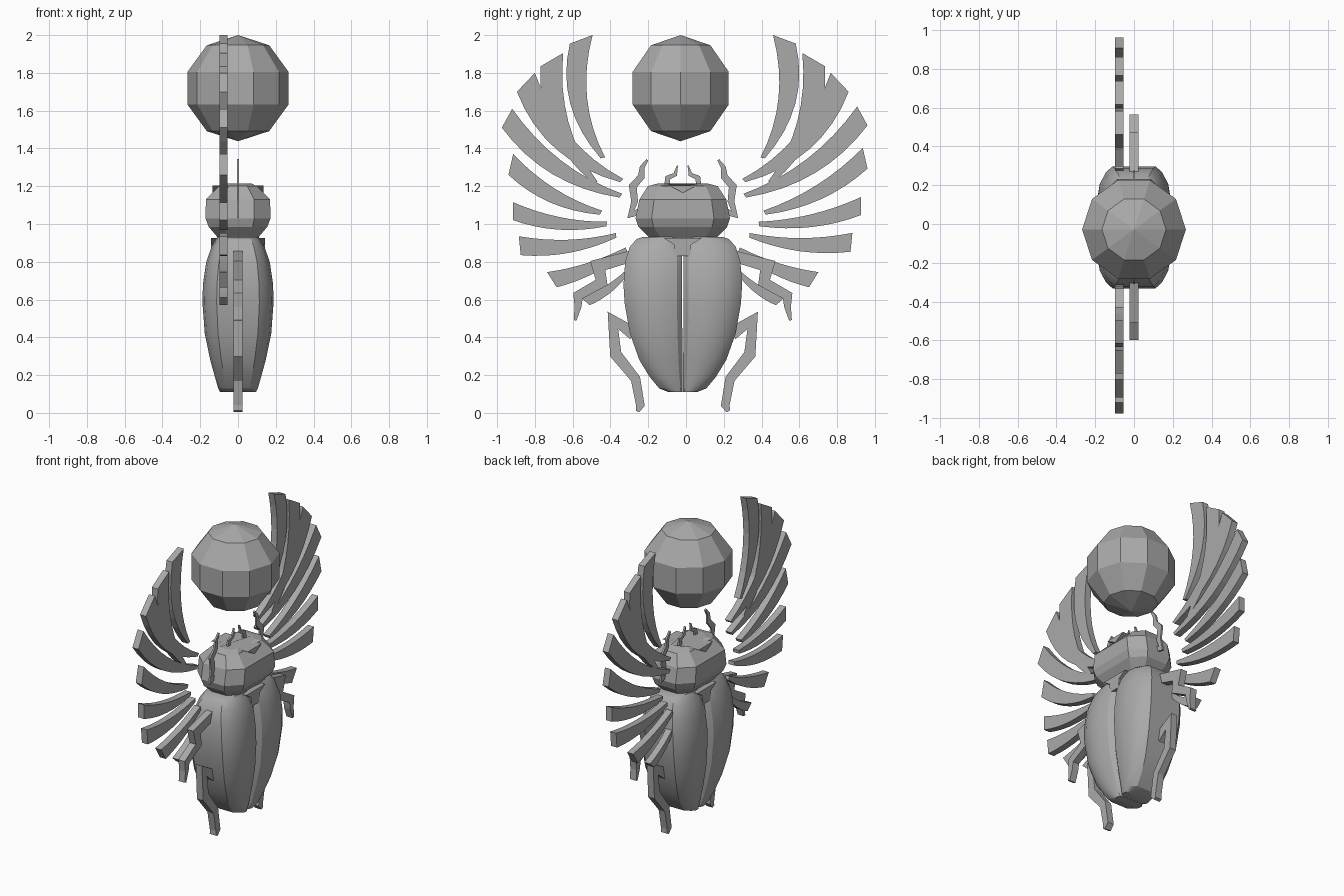
import bpy
import bmesh
import math
from mathutils import Vector

cube = bpy.data.objects.get("Cube")
if cube:
    bpy.data.objects.remove(cube, do_unlink=True)

stone = bpy.data.materials.new("stone_grey")
stone.use_nodes = True
stone.diffuse_color = (0.4, 0.4, 0.4, 1)
stone.node_tree.nodes["Principled BSDF"].inputs["Base Color"].default_value = (0.4, 0.4, 0.4, 1)

MID = -0.017  # mirror plane of the beetle along y
SIDES = (("right", -1), ("left", 1))


def loft(name, rings):
    """Skin a row of equal closed rings and cap both ends."""
    bm = bmesh.new()
    rows = [[bm.verts.new(p) for p in ring] for ring in rings]
    n = len(rows[0])
    for a, b in zip(rows, rows[1:]):
        for i in range(n):
            j = (i + 1) % n
            bm.faces.new((a[i], a[j], b[j], b[i]))
    bm.faces.new(rows[0])
    bm.faces.new(rows[-1])
    bmesh.ops.remove_doubles(bm, verts=bm.verts, dist=0.0005)
    bmesh.ops.recalc_face_normals(bm, faces=bm.faces)
    mesh = bpy.data.meshes.new(name)
    bm.to_mesh(mesh)
    bm.free()
    mesh.materials.append(stone)
    obj = bpy.data.objects.new(name, mesh)
    bpy.context.collection.objects.link(obj)
    return obj


def ribbon(name, edge_a, edge_b, side, x, half):
    """Flat strip in the y-z plane between two edges, with thickness along x."""
    rings = []
    for a, b in zip(edge_a, edge_b):
        ya, yb = MID + side * a.x, MID + side * b.x
        rings.append([(x - half, ya, a.y), (x - half, yb, b.y),
                      (x + half, yb, b.y), (x + half, ya, a.y)])
    return loft(name, rings)


def limb(name, path, widths, side, half):
    """Jointed flat limb along a path of (outward, up) points."""
    pts = [Vector(p) for p in path]
    edge_a, edge_b = [], []
    for i, p in enumerate(pts):
        d_in = (p - pts[i - 1]).normalized() if i else (pts[1] - p).normalized()
        d_out = (pts[i + 1] - p).normalized() if i + 1 < len(pts) else d_in
        d = (d_in + d_out).normalized()
        normal = Vector((-d.y, d.x)) * widths[i] / 2 / max(0.75, d.dot(d_in))
        edge_a.append(p + normal)
        edge_b.append(p - normal)
    return ribbon(name, edge_a, edge_b, side, 0, half)


# Faceted sun disc, ten sided
R, SEG = 0.281, 10
ball = []
for k in range(6):
    lat = math.radians(-90 + 36 * k)
    ball.append([(R * math.cos(lat) * math.cos(math.tau * i / SEG),
                  -0.028 + R * math.cos(lat) * math.sin(math.tau * i / SEG),
                  1.719 + R * math.sin(lat)) for i in range(SEG)])
loft("sun_ball", ball)

# Head: stacked angular rings, with a notch in the crown
corners = [(0, 1), (0.66, 1), (1, 0.5), (1, -0.5), (0.66, -1),
           (0, -1), (-0.66, -1), (-1, -0.5), (-1, 0.5), (-0.66, 1)]
levels = [(0.92, 0.17, 0.1), (0.985, 0.235, 0.155), (1.03, 0.25, 0.172),
          (1.13, 0.23, 0.17), (1.2, 0.185, 0.1), (1.215, 0.13, 0.07)]
head = []
for z, w, h in levels:
    dip = 0.035 if z > 1.2 else 0
    head.append([(h * v, MID + w * u, z - (dip if u == 0 else 0)) for u, v in corners])
loft("head", head)

# Small brow chevron on both faces of the head
brow = [(-0.075, 1.205), (0, 1.165), (0.075, 1.205)]
loft("brow", [[(x, MID + y, z) for y, z in brow] for x in (-0.135, 0.135)])

# Wing cases: domed cross sections stacked upward (height, width, half depth)
sections = [(0.11, 0.075, 0.095), (0.13, 0.125, 0.105), (0.19, 0.175, 0.122),
            (0.28, 0.23, 0.147), (0.42, 0.28, 0.176), (0.58, 0.308, 0.188),
            (0.68, 0.314, 0.186), (0.8, 0.305, 0.168), (0.88, 0.28, 0.14),
            (0.92, 0.245, 0.116), (0.932, 0.21, 0.11)]
dome = [(0.01, 0.74), (0.1, 0.9), (0.3, 0.99), (0.5, 1), (0.72, 0.94), (0.9, 0.78), (1, 0.6)]
cases = []
for label, s in SIDES:
    rings = []
    for z, w, h in sections:
        front = [(h * v, MID + s * w * u, z) for u, v in dome]
        rings.append(front + [(-x, y, zz) for x, y, zz in reversed(front)])
    cases.append(loft(label + "_wing_case", rings))

# Shield between the wing cases
shield = [(-0.04, 0.83), (0.04, 0.83), (0.045, 0.89), (0.1, 0.925), (-0.1, 0.925), (-0.045, 0.89)]
loft("shield", [[(x, MID + y, z) for y, z in shield] for x in (-0.142, 0.142)])

# Feathers: outer tip corner, inner tip corner, root, bow, drift on the left wing
feathers = [
    ((0.598, 1.955), (0.478, 2.0), (0.423, 1.35), 0.07, 0),
    ((0.753, 1.835), (0.633, 1.905), (0.463, 1.22), 0.075, 0),
    ((0.878, 1.7), (0.783, 1.8), (0.323, 1.23), 0.08, 0),
    ((0.958, 1.51), (0.903, 1.61), (0.328, 1.15), 0.065, 0.02),
    ((0.923, 1.26), (0.898, 1.37), (0.433, 1.06), 0.04, 0.055),
    ((0.898, 1.02), (0.898, 1.115), (0.403, 1.0), 0.03, 0.045),
    ((0.858, 0.835), (0.868, 0.935), (0.353, 0.94), 0.03, 0.03),
    ((0.668, 0.665), (0.718, 0.745), (0.298, 0.865), 0.02, 0),
    ((0.493, 0.57), (0.538, 0.61), (0.3, 0.74), 0.015, 0),
]
STEPS = 8
for label, s in SIDES:
    for n, (outer, inner, root, bow, drift) in enumerate(feathers, 1):
        shift = Vector((drift, drift * 0.6)) if s > 0 else Vector((0, 0))
        a, b, root = Vector(outer) + shift, Vector(inner) + shift, Vector(root)
        d = (root - (a + b) / 2).normalized()
        out = Vector((-d.y, d.x))
        if out.y > 0:
            out = -out
        edge_a, edge_b = [], []
        for i in range(STEPS + 1):
            t = i / STEPS
            arc = out * bow * 4 * t * (1 - t)
            edge_a.append(a.lerp(root + out * 0.012, t) + arc * 1.15)
            edge_b.append(b.lerp(root - out * 0.012, t) + arc * 0.9)
        ribbon(f"{label}_feather_{n}", edge_a, edge_b, s, -0.077, 0.022)

# Legs and feelers
limbs = {
    "rear_leg": ([(0.26, 0.42), (0.37, 0.49), (0.355, 0.31), (0.25, 0.18), (0.225, 0.04), (0.24, 0.008)],
                 (0.07, 0.08, 0.06, 0.05, 0.045, 0.02), 0.023),
    "middle_leg": ([(0.27, 0.83), (0.45, 0.78), (0.43, 0.69), (0.555, 0.62), (0.555, 0.56), (0.57, 0.49)],
                   (0.06, 0.07, 0.055, 0.05, 0.035, 0.015), 0.023),
    "front_leg": ([(0.22, 1.07), (0.275, 1.05), (0.255, 1.12), (0.265, 1.2), (0.22, 1.25),
                   (0.215, 1.3), (0.188, 1.34)],
                  (0.04, 0.04, 0.035, 0.04, 0.035, 0.025, 0.012), 0.006),
    "feeler": ([(0.085, 1.19), (0.08, 1.245), (0.04, 1.262), (0.028, 1.31)],
               (0.03, 0.025, 0.02, 0.006), 0.006),
}
for label, s in SIDES:
    for part, (path, widths, half) in limbs.items():
        limb(f"{label}_{part}", path, widths, s, half)

# Smooth the wing cases, keeping their rims sharp
bpy.ops.object.select_all(action='DESELECT')
for obj in cases:
    obj.select_set(True)
bpy.context.view_layer.objects.active = cases[0]
bpy.ops.object.shade_smooth_by_angle(angle=math.radians(28))
